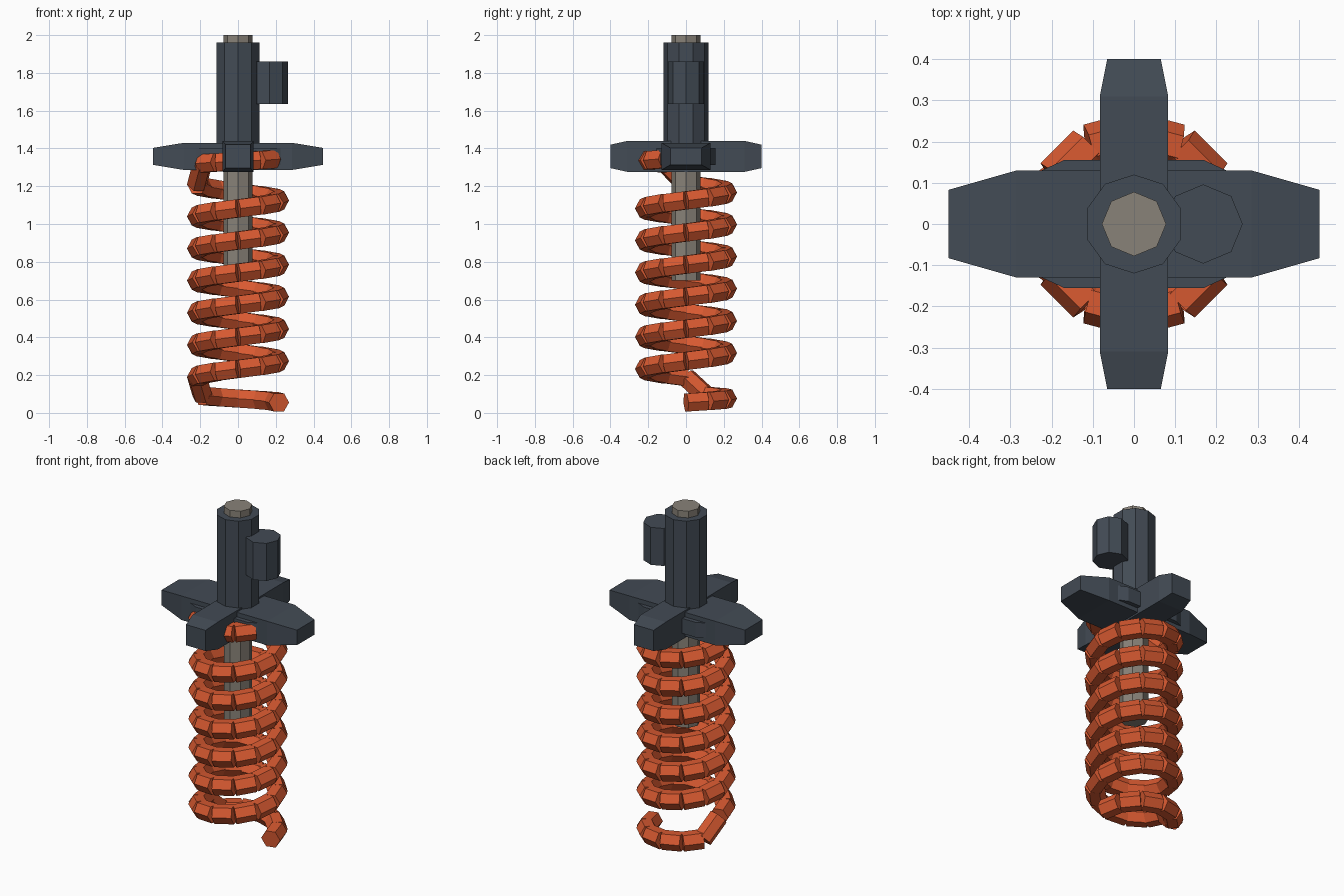
import bpy, math
from mathutils import Vector

if "Cube" in bpy.data.objects:
    bpy.data.objects.remove(bpy.data.objects["Cube"])


def material(name, rgb):
    m = bpy.data.materials.new(name)
    m.diffuse_color = (*rgb, 1)
    m.use_nodes = True
    m.node_tree.nodes["Principled BSDF"].inputs["Base Color"].default_value = m.diffuse_color
    return m


DARK = material("dark_steel", (0.055, 0.07, 0.09))
GREY = material("bare_metal", (0.25, 0.225, 0.19))
ORANGE = material("spring_orange", (0.68, 0.1, 0.03))


def build(name, verts, faces, mat):
    me = bpy.data.meshes.new(name)
    me.from_pydata([tuple(v) for v in verts], [], faces)
    me.materials.append(mat)
    ob = bpy.data.objects.new(name, me)
    bpy.context.collection.objects.link(ob)
    return ob


def loft(rings):
    """Bridge equal-length rings and cap both ends."""
    n = len(rings[0])
    faces = [tuple(reversed(range(n)))]
    for r in range(len(rings) - 1):
        for i in range(n):
            j = (i + 1) % n
            faces.append((r * n + i, r * n + j, r * n + n + j, r * n + n + i))
    faces.append(tuple(range((len(rings) - 1) * n, len(rings) * n)))
    return [v for ring in rings for v in ring], faces


def prism(name, sides, radius, z0, z1, mat, x=0.0, start=90):
    angles = [math.radians(start + 360 * i / sides) for i in range(sides)]
    rings = [[(x + radius * math.cos(a), radius * math.sin(a), z) for a in angles]
             for z in (z0, z1)]
    return build(name, *loft(rings), mat)


def spindle(name, along_x, stations, zc):
    """Symmetrical tapered bar; stations = (distance, half width, half height), outside in."""
    full = [(-d, w, h) for d, w, h in stations] + list(reversed(stations))
    rings = []
    for d, w, h in full:
        sec = [(-w, -h), (w, -h), (w, h), (-w, h)]
        rings.append([(d, u, zc + v) if along_x else (-u, d, zc + v) for u, v in sec])
    return build(name, *loft(rings), DARK)


# Damper rod, body and side reservoir
prism("damper_rod", 8, 0.078, 0.70, 2.0, GREY)
prism("damper_body", 10, 0.12, 1.34, 1.96, DARK)
prism("side_reservoir", 8, 0.096, 1.635, 1.86, DARK, x=0.168)

# Cross-shaped spring seat
spindle("cross_arm_x", True, [(0.45, 0.083, 0.045), (0.285, 0.13, 0.072)], 1.358)
spindle("cross_arm_y", False, [(0.40, 0.065, 0.062), (0.31, 0.083, 0.082)], 1.358)
spindle("cross_hub", True, [(0.235, 0.125, 0.045), (0.17, 0.155, 0.045)], 1.358)

# Coil spring: straight hexagonal pieces, flat dead coils at both ends
R, WIRE = 0.217, 0.055


def height(deg):
    if deg <= 150:
        return 0.055 + 0.035 * deg / 150
    if deg >= 2370:
        return 1.32 + 0.03 * (deg - 2370) / 150
    return 0.19 + 0.17 * (deg - 180) / 360


points = [Vector((R * math.cos(math.radians(d)), R * math.sin(math.radians(d)), height(d)))
          for d in range(0, 2521, 30)]
verts, faces = [], []
for a, b in zip(points, points[1:]):
    q = (b - a).to_track_quat('Z', 'Y')
    hexagon = [q @ Vector((WIRE * math.cos(i * math.pi / 3), WIRE * math.sin(i * math.pi / 3), 0))
               for i in range(6)]
    v, f = loft([[p + h for h in hexagon] for p in (a, b)])
    faces += [tuple(i + len(verts) for i in face) for face in f]
    verts += v
build("coil_spring", verts, faces, ORANGE)
